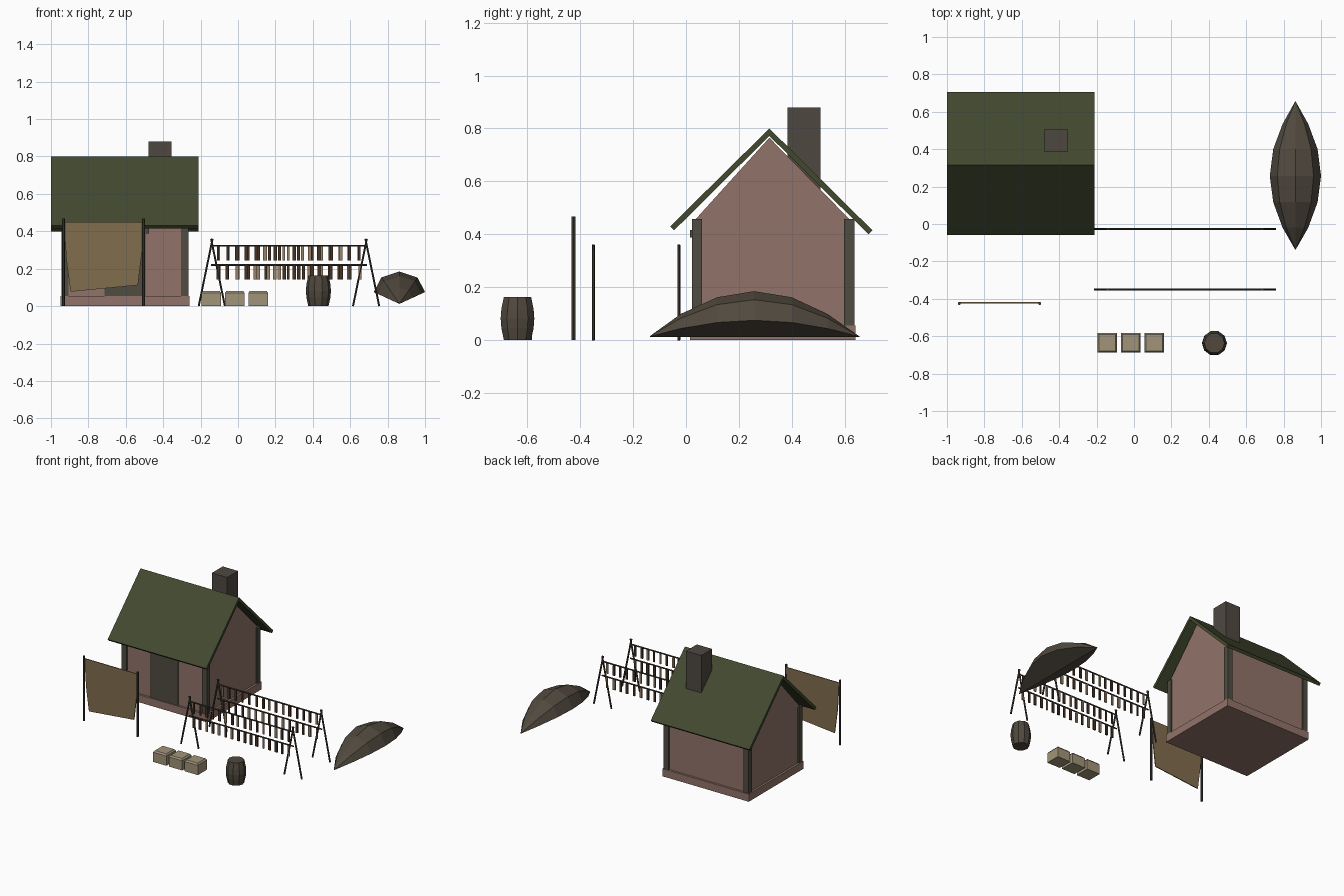
import bpy, bmesh, math, random
from mathutils import Vector

if "Cube" in bpy.data.objects:
    bpy.data.objects.remove(bpy.data.objects["Cube"])

random.seed(4)


def mat(name, r, g, b):
    m = bpy.data.materials.new(name)
    m.diffuse_color = (*[(c / 255) ** 2.2 for c in (r, g, b)], 1)
    m.use_nodes = True
    m.node_tree.nodes["Principled BSDF"].inputs["Base Color"].default_value = m.diffuse_color
    return m


WALL = mat("dusty rose plaster", 144, 115, 105)
ROOF = mat("moss green", 68, 74, 50)
TIMBER = mat("weathered timber", 80, 77, 67)
STONE = mat("chimney stone", 80, 73, 66)
HULL = mat("tarred wood", 81, 74, 64)
POLE = mat("dark pole", 66, 62, 55)
CLOTH = mat("old canvas", 128, 109, 79)
CRATE = mat("pale crate", 160, 147, 121)
FISH_DARK = mat("dark dried fish", 72, 53, 40)
FISH_PALE = mat("pale dried fish", 150, 130, 104)


def finish(bm, name, material):
    bmesh.ops.recalc_face_normals(bm, faces=bm.faces)
    me = bpy.data.meshes.new(name)
    bm.to_mesh(me)
    bm.free()
    me.materials.append(material)
    ob = bpy.data.objects.new(name, me)
    bpy.context.collection.objects.link(ob)
    return ob


def loft(name, rings, material):
    """Join equal closed rings and cap both ends."""
    bm = bmesh.new()
    vs = [[bm.verts.new(p) for p in r] for r in rings]
    n = len(vs[0])
    for a, b in zip(vs, vs[1:]):
        for i in range(n):
            j = (i + 1) % n
            bm.faces.new((a[i], a[j], b[j], b[i]))
    bm.faces.new(vs[0])
    bm.faces.new(vs[-1])
    return finish(bm, name, material)


def box(name, x0, x1, y0, y1, z0, z1, material):
    ring = lambda z: [(x0, y0, z), (x1, y0, z), (x1, y1, z), (x0, y1, z)]
    return loft(name, [ring(z0), ring(z1)], material)


def prism_x(name, yz, x0, x1, material):
    return loft(name, [[(x, y, z) for y, z in yz] for x in (x0, x1)], material)


def pole(name, a, b, r, material, sides=6):
    a, b = Vector(a), Vector(b)
    q = (b - a).to_track_quat('Z', 'Y')
    rings = [[p + q @ Vector((r * math.cos(t), r * math.sin(t), 0))
              for t in (2 * math.pi * i / sides for i in range(sides))] for p in (a, b)]
    return loft(name, rings, material)


# House: plinth, gabled walls, corner posts, door
box("house_plinth", -0.95, -0.26, 0.015, 0.64, 0, 0.055, WALL)
prism_x("house_walls", [(0.03, 0.05), (0.625, 0.05), (0.625, 0.45), (0.315, 0.765), (0.03, 0.45)],
        -0.935, -0.275, WALL)
for x in (-0.945, -0.305):
    for y in (0.022, 0.598):
        box("corner_post", x, x + 0.04, y, y + 0.038, 0.055, 0.457, TIMBER)
box("door", -0.715, -0.495, 0.022, 0.04, 0.055, 0.39, TIMBER)
box("door_lintel", -0.735, -0.475, 0.016, 0.04, 0.388, 0.416, TIMBER)

# Roof slabs and chimney
prism_x("roof_front", [(-0.06, 0.43), (0.315, 0.80), (0.315, 0.772), (-0.045, 0.415)], -1.0, -0.212, ROOF)
prism_x("roof_back", [(0.315, 0.80), (0.705, 0.415), (0.69, 0.40), (0.315, 0.772)], -1.0, -0.212, ROOF)
box("chimney", -0.478, -0.356, 0.384, 0.508, 0.55, 0.88, STONE)

# Canvas hung between two posts
for x in (-0.934, -0.504):
    pole("canvas_post", (x, -0.425, 0), (x, -0.425, 0.468), 0.008, POLE)
canvas = [(-0.93, 0.45), (-0.506, 0.45), (-0.515, 0.28), (-0.535, 0.112), (-0.895, 0.077), (-0.918, 0.25)]
loft("canvas", [[(x, y, z) for x, z in canvas] for y in (-0.424, -0.418)], CLOTH)

# Drying racks with two rows of hanging fish
for y in (-0.35, -0.027):
    for x in (-0.14, 0.685):
        for s in (-1, 1):
            pole("rack_leg", (x + s * 0.07, y, 0), (x - s * 0.004, y, 0.36), 0.006, POLE)
    for z in (0.323, 0.22):
        pole("rack_bar", (-0.145, y, z), (0.69, y, z), 0.005, POLE)
        count = 16 if y < -0.1 else 15
        for i in range(count):
            x = -0.105 + i * 0.755 / (count - 1) + random.uniform(-0.004, 0.004)
            w = random.uniform(0.006, 0.01)
            box("hanging_fish", x - w, x + w, y - 0.004, y + 0.004, z - 0.079, z - 0.005,
                random.choice((FISH_DARK, FISH_DARK, FISH_PALE)))

# Crates with chamfered lids
for cx in (-0.143, -0.017, 0.108):
    rings = []
    for z, h in ((0, 0.053), (0.07, 0.053), (0.081, 0.045)):
        rings.append([(cx + sx * h, -0.635 + sy * h, z)
                      for sx, sy in ((-1, -1), (1, -1), (1, 1), (-1, 1))])
    loft("crate", rings, CRATE)

# Barrel
rings = []
for z, r in ((0, 0.054), (0.045, 0.064), (0.082, 0.067), (0.118, 0.064), (0.164, 0.054)):
    rings.append([(0.43 + r * math.cos(i * math.pi / 5), -0.637 + r * math.sin(i * math.pi / 5), z)
                  for i in range(10)])
loft("barrel", rings, HULL)

# Upturned boat: arched sections between two pointed ends, closed underneath
ys = (-0.137, -0.02, 0.117, 0.257, 0.4, 0.535, 0.655)
rings = []
for k, y in enumerate(ys):
    s = max(math.sin(math.pi * k / 6), 0.01)
    ring = [(0.863, y, 0.012)]
    for i in range(5):
        a = math.pi * i / 4
        ring.append((0.863 + 0.137 * s * math.cos(a), y, 0.013 + s * (0.062 + 0.11 * math.sin(a))))
    rings.append(ring)
loft("upturned_boat", rings, HULL)
